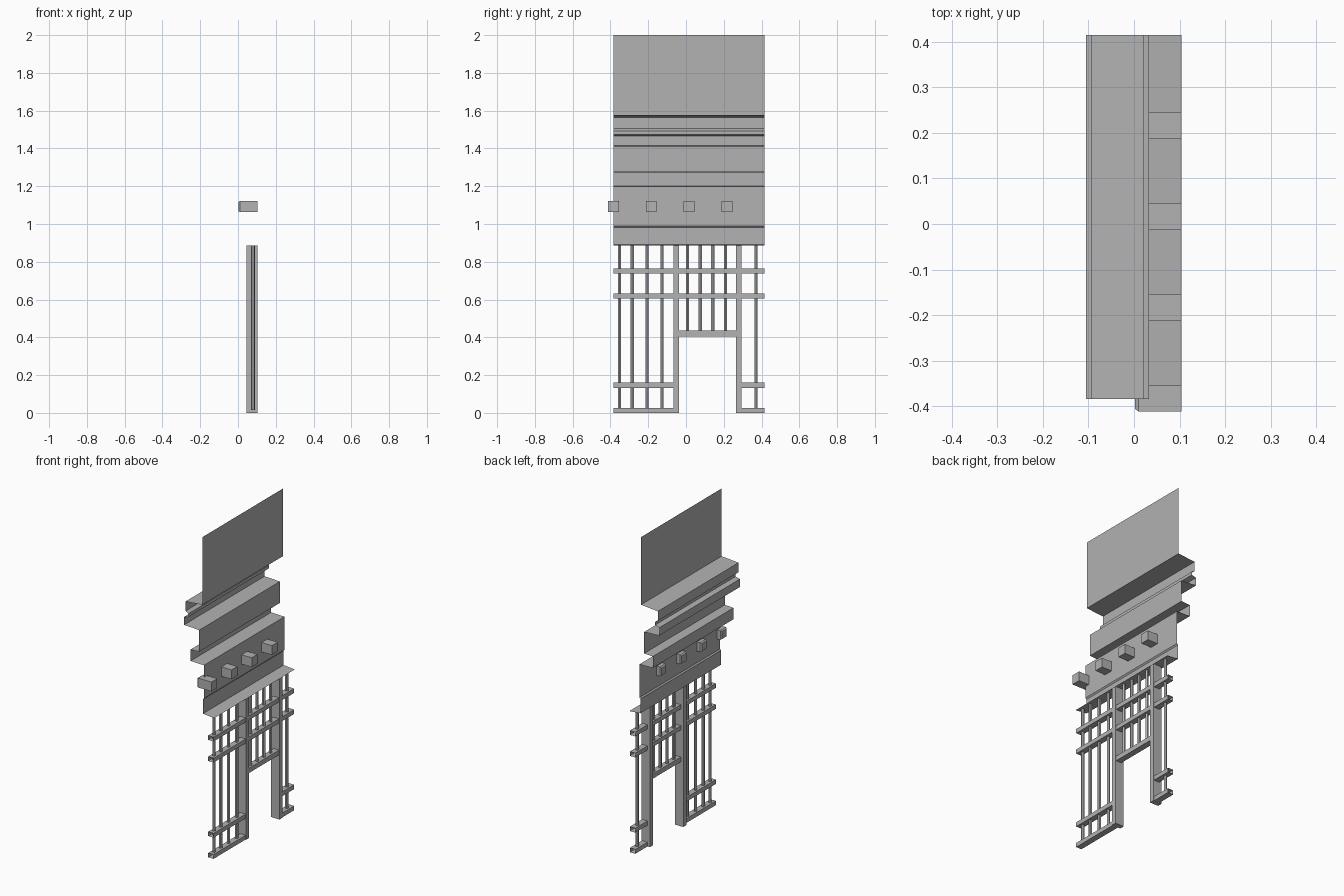
import bpy
import bmesh
from math import pi
from mathutils import Matrix, Vector

cube = bpy.data.objects.get("Cube")
if cube:
    bpy.data.objects.remove(cube, do_unlink=True)

grey = bpy.data.materials.new("stone_grey")
grey.use_nodes = True
colour = (0.445, 0.445, 0.445, 1)
grey.diffuse_color = colour
grey.node_tree.nodes["Principled BSDF"].inputs["Base Color"].default_value = colour

FRONT, BACK = -0.385, 0.415      # ends of the facade along y
TOP = 0.885                      # top of the grille


def finish(name, bm):
    mesh = bpy.data.meshes.new(name)
    bm.to_mesh(mesh)
    bm.free()
    mesh.materials.append(grey)
    obj = bpy.data.objects.new(name, mesh)
    bpy.context.collection.objects.link(obj)
    return obj


def box(name, x, y, z, open_ends=False, taper=0):
    """Box from (min, max) ranges; optionally open along y or tapered at -x."""
    lo, hi = Vector((x[0], y[0], z[0])), Vector((x[1], y[1], z[1]))
    bm = bmesh.new()
    bmesh.ops.create_cube(bm, size=1, matrix=Matrix.Translation((lo + hi) / 2)
                          @ Matrix.Diagonal((*(hi - lo), 1)))
    bm.normal_update()
    if open_ends:
        ends = [f for f in bm.faces if abs(f.normal.y) > 0.9]
        bmesh.ops.delete(bm, geom=ends, context="FACES_ONLY")
    if taper:
        back = [f for f in bm.faces if f.normal.x < -0.9]
        bmesh.ops.inset_region(bm, faces=back, thickness=taper, depth=0)
        for v in back[0].verts:
            v.co.x -= taper
    return finish(name, bm)


def rod(name, y, z0, z1):
    bm = bmesh.new()
    bmesh.ops.create_cone(bm, segments=6, radius1=0.01, radius2=0.01,
                          depth=z1 - z0, cap_ends=True,
                          matrix=Matrix.Translation((0.08, y, (z0 + z1) / 2))
                          @ Matrix.Rotation(pi / 6, 4, "Z"))
    return finish(name, bm)


# Moulded wall: a thin sheet swept along y from an (x, z) profile
profile = [(0.022, 2), (0.022, 1.575), (-0.095, 1.565), (-0.095, 1.505),
           (-0.075, 1.493), (-0.075, 1.473), (-0.105, 1.465), (-0.105, 1.415),
           (0, 1.41), (0, 1.275), (-0.06, 1.272), (-0.06, 1.2),
           (0.033, 1.198), (0.033, 0.99), (0.026, 0.982), (0.026, 0.892),
           (0.104, 0.885)]
bm = bmesh.new()
rows = [[bm.verts.new((x, y, z)) for y in (FRONT, BACK)] for x, z in profile]
for a, b in zip(rows, rows[1:]):
    bm.faces.new((a[0], b[0], b[1], a[1]))
finish("moulded_wall", bm)

# Beam ends poking through the wall
for i in range(4):
    y = -0.412 + 0.2 * i
    box(f"beam_end_{i + 1}", (0.01, 0.104), (y, y + 0.057), (1.063, 1.122), taper=0.008)

# Door posts and lintel
for name, y in (("front", -0.067), ("back", 0.264)):
    box(f"{name}_door_post", (0.045, 0.104), (y, y + 0.03), (0, TOP))
box("door_lintel", (0.062, 0.1), (-0.037, 0.264), (0.405, 0.435), open_ends=True)

# Horizontal rails, the lower ones interrupted by the doorway
for i, z in enumerate((0.605, 0.737)):
    box(f"upper_rail_{i + 1}", (0.062, 0.1), (FRONT, BACK), (z, z + 0.027), open_ends=True)
for i, z in enumerate((0, 0.133)):
    for name, span in (("front", (FRONT, -0.067)), ("back", (0.294, BACK))):
        box(f"{name}_lower_rail_{i + 1}", (0.062, 0.1), span, (z, z + 0.027), open_ends=True)

# Vertical rods
for i, y in enumerate((-0.352, -0.285, -0.207, -0.127, 0.37)):
    rod(f"long_rod_{i + 1}", y, 0.015, TOP)
for i in range(4):
    rod(f"short_rod_{i + 1}", 0.008 + 0.067 * i, 0.42, TOP)
